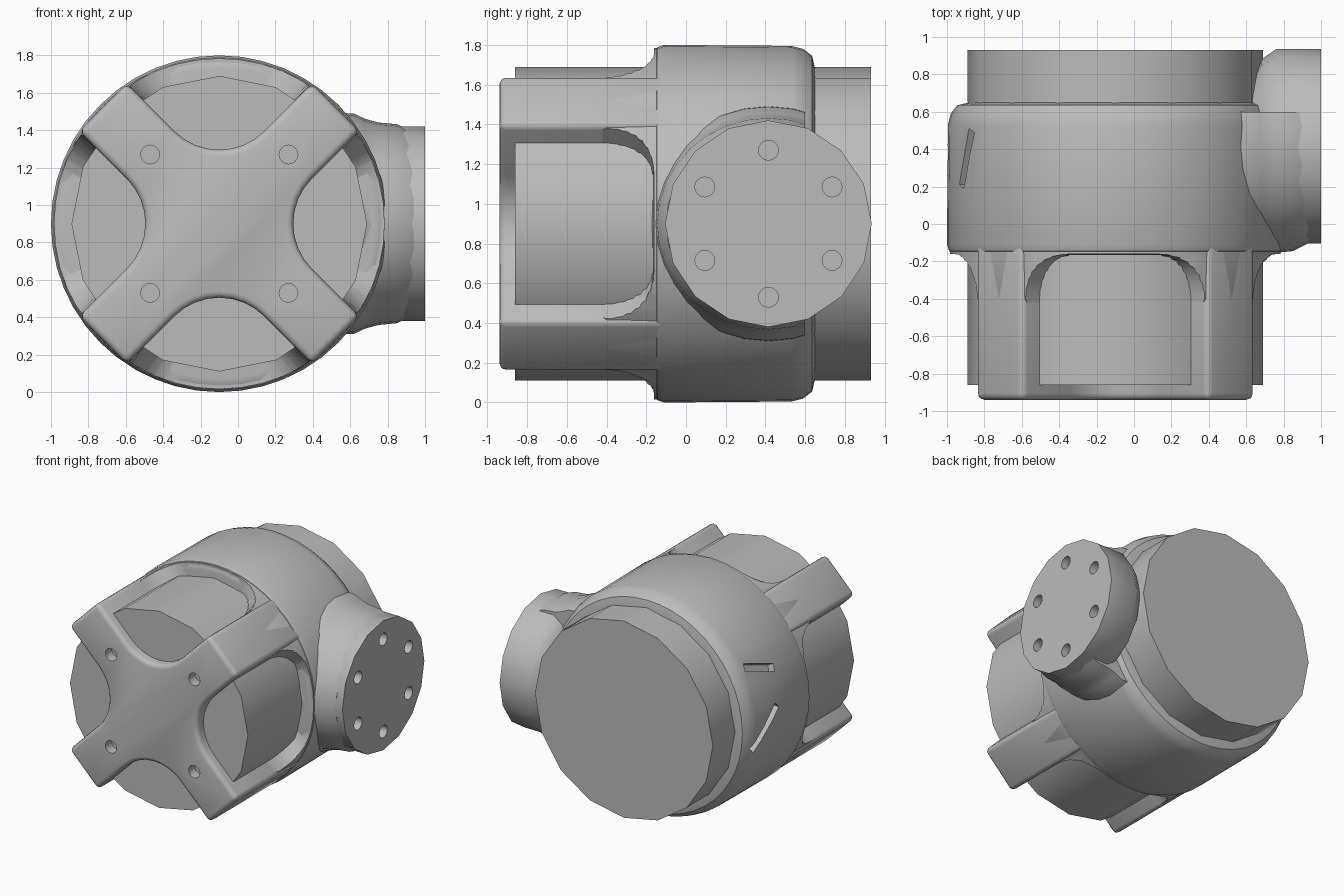
import bpy, bmesh, math
from mathutils import Vector, Matrix

cube = bpy.data.objects.get("Cube")
if cube:
    bpy.data.objects.remove(cube)

# One plain grey for the whole casting
grey = bpy.data.materials.new("cast_grey")
grey.use_nodes = True
GREY = (0.5, 0.5, 0.5, 1)
grey.diffuse_color = GREY
grey.node_tree.nodes["Principled BSDF"].inputs["Base Color"].default_value = GREY

CX, CZ = -0.1, 0.9           # main axis, running along y
FY = 0.415                   # flange axis, running along x


def finish(name, bm):
    bmesh.ops.recalc_face_normals(bm, faces=bm.faces)
    mesh = bpy.data.meshes.new(name)
    bm.to_mesh(mesh)
    bm.free()
    mesh.materials.append(grey)
    obj = bpy.data.objects.new(name, mesh)
    bpy.context.collection.objects.link(obj)
    return obj


def activate(obj):
    bpy.ops.object.select_all(action='DESELECT')
    obj.select_set(True)
    bpy.context.view_layer.objects.active = obj


def smooth(obj, angle=35):
    activate(obj)
    bpy.ops.object.shade_smooth_by_angle(angle=math.radians(angle))


def cut(obj, cutter):
    """Subtract a helper object and discard it."""
    cutter.hide_render = True
    mod = obj.modifiers.new("cut", 'BOOLEAN')
    mod.operation, mod.solver, mod.object = 'DIFFERENCE', 'EXACT', cutter
    activate(obj)
    bpy.ops.object.modifier_apply(modifier="cut")
    bpy.data.objects.remove(cutter)


def bevel(obj, width, angle):
    mod = obj.modifiers.new("round", 'BEVEL')
    mod.width, mod.segments = width, 3
    mod.limit_method, mod.angle_limit = 'ANGLE', math.radians(angle)
    activate(obj)
    bpy.ops.object.modifier_apply(modifier="round")


def along_y(a, b, h):
    return (CX + a, h, CZ + b)


def along_x(a, b, h):
    return (h, FY + a, CZ + b)


def lathe(bm, profile, place, sides):
    """Closed solid of revolution from (position, radius) pairs."""
    rings = []
    for h, r in profile:
        turns = [2 * math.pi * i / sides for i in range(sides)]
        rings.append([bm.verts.new(place(r * math.cos(t), r * math.sin(t), h)) for t in turns])
    for low, high in zip(rings, rings[1:]):
        for i in range(sides):
            j = (i + 1) % sides
            bm.faces.new((low[i], low[j], high[j], high[i]))
    bm.faces.new(rings[0])
    bm.faces.new(rings[-1])


def turned(name, profile, place, sides):
    bm = bmesh.new()
    lathe(bm, profile, place, sides)
    return finish(name, bm)


def holes(obj, spots, place, start, end):
    bm = bmesh.new()
    for a, b in spots:
        lathe(bm, [(start, 0.05), (end, 0.05)], lambda u, v, h: place(a + u, b + v, h), 16)
    cut(obj, finish("hole_cutter", bm))


# Inner drum showing through the windows and at the back
drum = turned("inner_drum", [(-0.86, 0.79), (0.93, 0.79)], along_y, 16)
smooth(drum)

# Rounded main ring of the housing
ring = turned("housing_ring", [(-0.165, 0.83), (-0.16, 0.865), (-0.145, 0.888), (-0.11, 0.9),
                               (0.53, 0.895), (0.59, 0.88), (0.635, 0.845), (0.65, 0.78)],
              along_y, 48)

# Two slanted slots in the ring, given by (y, z) end points
bm = bmesh.new()
for (y0, z0), (y1, z1) in (((0.5, 1.36), (0.2, 1.26)), ((0.56, 0.74), (0.26, 1.0))):
    ends = [Vector((CX - math.sqrt(0.81 - (z - CZ) ** 2), y, z)) for y, z in ((y0, z0), (y1, z1))]
    mid = (ends[0] + ends[1]) / 2
    run = (ends[1] - ends[0]).normalized()
    out = Vector((mid.x - CX, 0, mid.z - CZ)).normalized()
    side = run.cross(out).normalized()
    out = side.cross(run)
    turn = Matrix((run, side, out)).transposed().to_4x4()
    size = Matrix.Diagonal(((ends[1] - ends[0]).length, 0.06, 0.12, 1))
    bmesh.ops.create_cube(bm, size=1, matrix=Matrix.Translation(mid) @ turn @ size)
cut(ring, finish("slot_cutter", bm))
smooth(ring)

# Four-armed front bracket: quarter outline with a filleted notch, repeated
ARM, REACH, FILLET = 0.18, 0.88, 0.34
notch = ARM * math.sqrt(2) + FILLET * math.sqrt(2)
outline = []
for q in range(4):
    quarter = []
    for i in range(9):
        t = math.radians(225 - 90 * i / 8)
        quarter.append((notch + FILLET * math.cos(t), FILLET * math.sin(t)))
    k = math.sqrt(0.5)
    quarter += [((REACH + s * ARM) * k, (REACH - s * ARM) * k) for s in (1, -1)]
    c, s = round(math.cos(q * math.pi / 2)), round(math.sin(q * math.pi / 2))
    outline += [(a * c - b * s, a * s + b * c) for a, b in quarter]
bm = bmesh.new()
face = bm.faces.new([bm.verts.new(along_y(a, b, -0.94)) for a, b in outline])
grown = bmesh.ops.extrude_face_region(bm, geom=[face])
bmesh.ops.translate(bm, vec=(0, 0.86, 0), verts=[g for g in grown["geom"] if isinstance(g, bmesh.types.BMVert)])
bracket = finish("front_bracket", bm)
bevel(bracket, 0.035, 40)
holes(bracket, [(a, b) for a in (-0.37, 0.37) for b in (-0.37, 0.37)], along_y, -1.0, -0.85)
smooth(bracket)

# Curved gussets joining the arms to the ring, cut by tapered arched windows
gussets = turned("window_arches", [(-0.43, 0.86), (-0.4, 0.88), (-0.1, 0.885)], along_y, 48)
arch = [(-1, -1.2), (1, -1.2)]
for i in range(9):
    t = math.radians(90 * i / 8)
    arch.append((0.38 + 0.62 * math.cos(t), -0.42 + 0.26 * math.sin(t)))
arch += [(-a, y) for a, y in reversed(arch[2:])]
for q in range(4):
    bm = bmesh.new()
    spin = Matrix.Rotation(q * math.pi / 2, 3, 'Y')
    loops = []
    for depth in (0.45, 1.1):
        half = depth - ARM * math.sqrt(2)
        loops.append([bm.verts.new(spin @ Vector((a * half, y, depth)) + Vector((CX, 0, CZ)))
                      for a, y in arch])
    bm.faces.new(loops[0])
    bm.faces.new(loops[1])
    for i in range(len(arch)):
        j = (i + 1) % len(arch)
        bm.faces.new((loops[0][i], loops[0][j], loops[1][j], loops[1][i]))
    cut(gussets, finish("window_cutter", bm))
smooth(gussets)

# Side flange with its ring of bolt holes
flange = turned("side_flange", [(0.5, 0.2), (0.58, 0.28), (0.68, 0.465), (0.76, 0.52), (1.0, 0.52)],
                along_x, 16)
spots = [(0.37 * math.sin(i * math.pi / 3), 0.37 * math.cos(i * math.pi / 3)) for i in range(6)]
holes(flange, spots, along_x, 0.9, 1.1)
smooth(flange)

# Flared neck blending the flange into the ring, trimmed flush at the back
bm = bmesh.new()
lathe(bm, [(0.4, 0.63), (0.62, 0.62), (0.68, 0.59), (0.75, 0.57), (0.85, 0.56), (0.94, 0.515)],
      lambda a, b, h: along_x(a, b * 0.95, h), 32)
trim = bmesh.ops.bisect_plane(bm, geom=bm.verts[:] + bm.edges[:] + bm.faces[:],
                              plane_co=(0, 0.6, 0), plane_no=(0, 1, 0), clear_outer=True)
bmesh.ops.holes_fill(bm, edges=[e for e in bm.edges if e.is_boundary])
neck = finish("flange_neck", bm)
smooth(neck)
